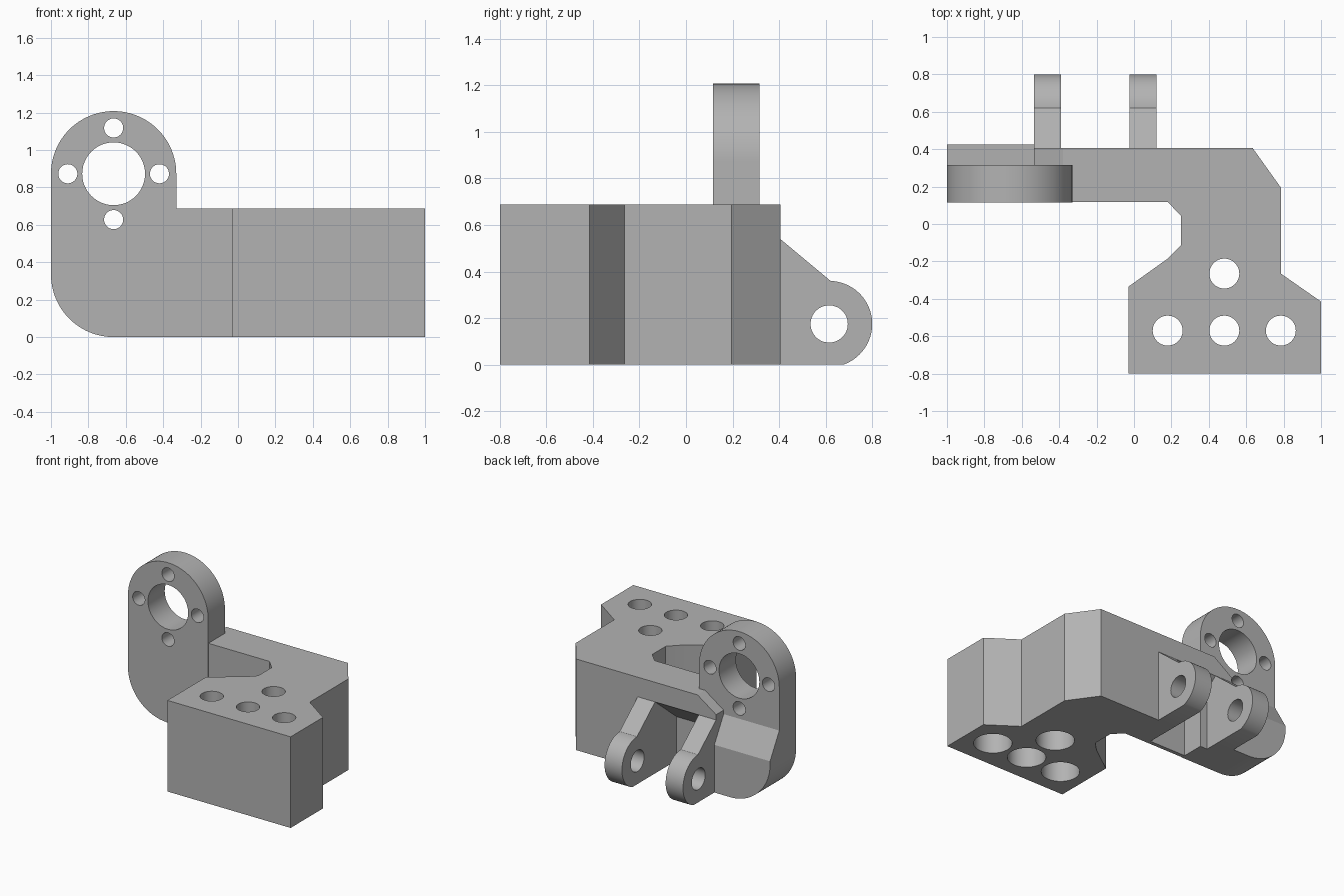
import bpy, bmesh, math

cube = bpy.data.objects.get("Cube")
if cube:
    bpy.data.objects.remove(cube, do_unlink=True)

grey = bpy.data.materials.new("plain_grey")
grey.use_nodes = True
colour = (0.45, 0.45, 0.45, 1)
grey.diffuse_color = colour
grey.node_tree.nodes["Principled BSDF"].inputs["Base Color"].default_value = colour

# Maps a profile point (u, v) at depth w onto each extrusion axis
PLACE = {
    "x": lambda u, v, w: (w, u, v),
    "y": lambda u, v, w: (u, w, v),
    "z": lambda u, v, w: (u, v, w),
}


def arc(cu, cv, r, start, end, steps=24):
    angles = [math.radians(start + (end - start) * i / steps) for i in range(steps + 1)]
    return [(cu + r * math.cos(a), cv + r * math.sin(a)) for a in angles]


def circle(cu, cv, r):
    return arc(cu, cv, r, 0, 360, 48)[:-1]


def prism(name, profile, axis, low, high):
    bm = bmesh.new()
    ends = [[bm.verts.new(PLACE[axis](u, v, w)) for u, v in profile] for w in (low, high)]
    bm.faces.new(ends[0])
    bm.faces.new(ends[1])
    for i in range(len(profile)):
        j = (i + 1) % len(profile)
        bm.faces.new((ends[0][i], ends[0][j], ends[1][j], ends[1][i]))
    bmesh.ops.recalc_face_normals(bm, faces=bm.faces)
    mesh = bpy.data.meshes.new(name)
    bm.to_mesh(mesh)
    bm.free()
    mesh.materials.append(grey)
    obj = bpy.data.objects.new(name, mesh)
    bpy.context.collection.objects.link(obj)
    return obj


def activate(obj):
    bpy.ops.object.select_all(action="DESELECT")
    obj.select_set(True)
    bpy.context.view_layer.objects.active = obj


def cut(obj, profile, axis, low, high):
    cutter = prism("cutter", profile, axis, low, high)
    cutter.hide_render = True
    activate(obj)
    mod = obj.modifiers.new("cut", "BOOLEAN")
    mod.operation = "DIFFERENCE"
    mod.solver = "EXACT"
    mod.object = cutter
    bpy.ops.object.modifier_apply(modifier=mod.name)
    bpy.data.objects.remove(cutter, do_unlink=True)


def finish(obj):
    activate(obj)
    bpy.ops.object.shade_smooth_by_angle(angle=math.radians(25))


# Main block: mounting foot, neck and rear beam
block = prism("mounting_block", [
    (-0.535, 0.315), (-0.33, 0.315), (-0.33, 0.118), (0.18, 0.118),
    (0.25, 0.045), (0.25, -0.115), (0.18, -0.185), (-0.03, -0.335),
    (-0.03, -0.8), (1, -0.8), (1, -0.415), (0.785, -0.265),
    (0.785, 0.195), (0.635, 0.405), (-0.535, 0.405)], "z", 0, 0.688)

# Bevelled beam end beside the ring plate
cut(block, [(-0.38, 0.688), (-0.535, 0.58), (-0.6, 0.535), (-0.6, 0.8), (-0.38, 0.8)],
    "y", 0.2, 0.6)

# Pocket between the lugs, with a sloping roof
cut(block, [(0.147, -0.1), (0.5, -0.1), (0.5, 0.54), (0.405, 0.54), (0.147, 0.33)],
    "x", -0.39, -0.025)

# Bolt holes with wider counterbores underneath
for x, y in ((0.18, -0.57), (0.483, -0.57), (0.785, -0.57), (0.483, -0.265)):
    cut(block, circle(x, y, 0.08), "z", -0.1, 0.9)
    cut(block, circle(x, y, 0.132), "z", -0.1, 0.4)
finish(block)

# Ring plate with a round top and one round lower corner
RING_X, RING_Z, RING_R = -0.665, 0.873, 0.335
corner = arc(RING_X, RING_R, RING_R, 180, 270)
plate = prism("ring_plate",
              arc(RING_X, RING_Z, RING_R, 0, 180, 48) + corner + [(-0.33, 0)],
              "y", 0.115, 0.315)
cut(plate, circle(RING_X, RING_Z, 0.168), "y", 0, 0.5)
for dx, dz in ((1, 0), (-1, 0), (0, 1), (0, -1)):
    cut(plate, circle(RING_X + 0.245 * dx, RING_Z + 0.245 * dz, 0.051), "y", 0, 0.5)
finish(plate)

# Thickened lower back of the plate, with a sloping top
boss = prism("plate_back_boss", corner + [(-0.535, 0), (-0.535, 0.55), (-1, 0.55)],
             "y", 0.31, 0.425)
cut(boss, [(0.3, 0.576), (0.315, 0.55), (0.44, 0.334), (0.6, 0.334), (0.6, 0.8), (0.3, 0.8)],
    "x", -1.2, -0.4)
finish(boss)

# Pair of hinge lugs
lug_profile = [(0.4, 0)] + arc(0.615, 0.175, 0.185, -71, 88, 32) + [(0.405, 0.54), (0.4, 0.54)]
for name, x in (("right_hinge_lug", -0.535), ("left_hinge_lug", -0.025)):
    lug = prism(name, lug_profile, "x", x, x + 0.145)
    cut(lug, circle(0.615, 0.175, 0.08), "x", x - 0.1, x + 0.3)
    finish(lug)
